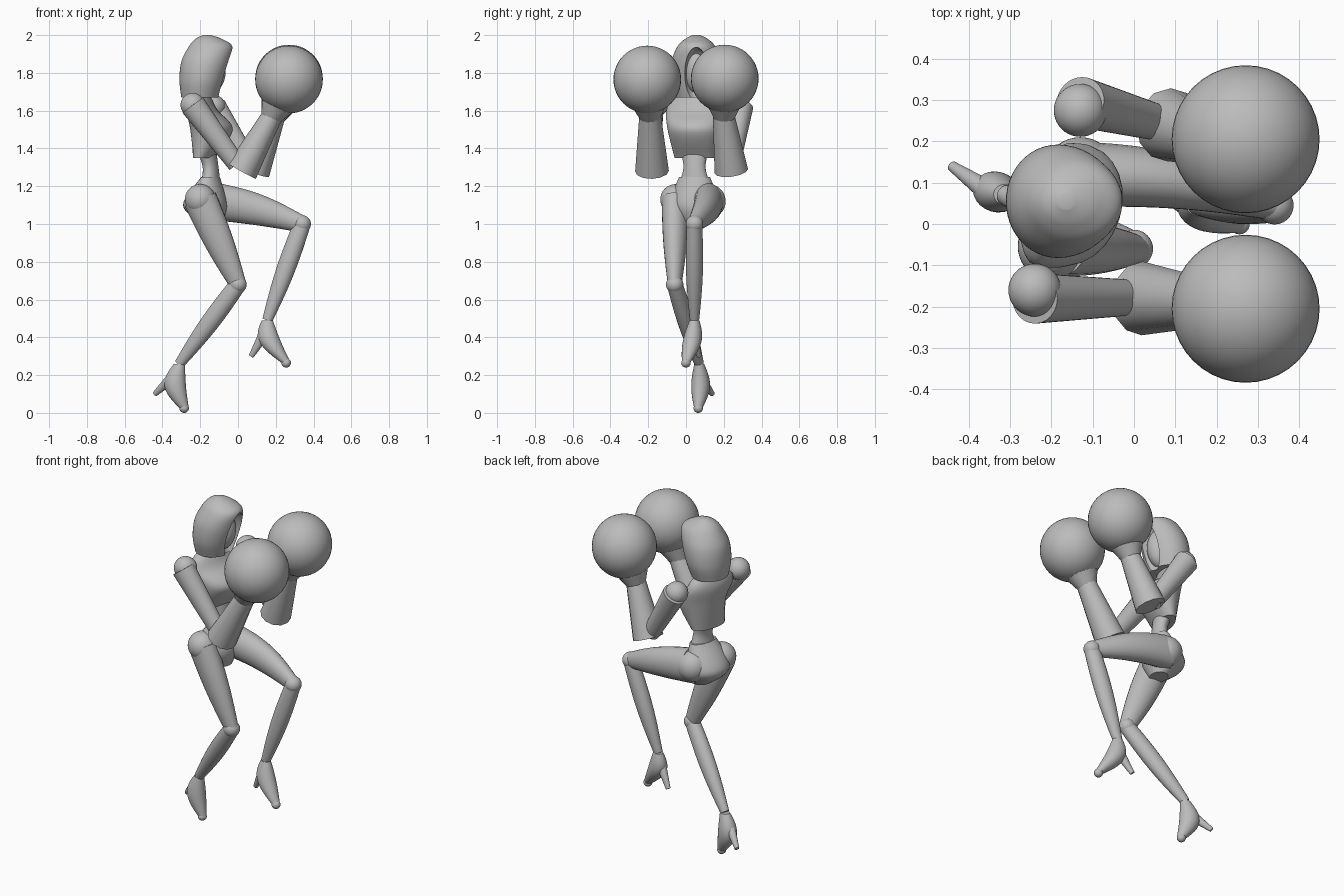
import bpy, bmesh, math
from mathutils import Vector

cube = bpy.data.objects.get("Cube")
if cube:
    bpy.data.objects.remove(cube, do_unlink=True)

# One plain material
grey = bpy.data.materials.new("plain_grey")
grey.use_nodes = True
tone = (.5, .5, .5, 1)
grey.diffuse_color = tone
grey.node_tree.nodes["Principled BSDF"].inputs["Base Color"].default_value = tone

UP = Vector((0, 0, 1))
ACROSS = Vector((0, 1, 0))
TURNED = Vector((.3, 1, 0)).normalized()   # sideways axis of the twisted body


def smooth(part):
    bpy.ops.object.select_all(action="DESELECT")
    part.select_set(True)
    bpy.context.view_layer.objects.active = part
    bpy.ops.object.shade_smooth_by_angle(angle=math.radians(40))


def finish(name, bm):
    """Turn a bmesh into a smooth object that keeps its sharp edges."""
    bmesh.ops.recalc_face_normals(bm, faces=bm.faces)
    mesh = bpy.data.meshes.new(name)
    bm.to_mesh(mesh)
    bm.free()
    mesh.materials.append(grey)
    part = bpy.data.objects.new(name, mesh)
    bpy.context.collection.objects.link(part)
    smooth(part)
    return part


def skin(name, rings, axis, side, sides=24):
    """Skin oval rings of (centre, half width, half depth) along an axis."""
    across = (side - axis * side.dot(axis)).normalized()
    depth = axis.cross(across)
    bm = bmesh.new()
    loops = []
    for centre, width, thick in rings:
        loop = []
        for k in range(sides):
            angle = math.tau * k / sides
            offset = across * width * math.cos(angle) + depth * thick * math.sin(angle)
            loop.append(bm.verts.new(centre + offset))
        loops.append(loop)
    for low, high in zip(loops, loops[1:]):
        for k in range(sides):
            bm.faces.new((low[k - 1], low[k], high[k], high[k - 1]))
    bm.faces.new(loops[0])
    bm.faces.new(loops[-1])
    return finish(name, bm)


def curve(a, b, c, d, t):
    """Smooth value between b and c, with a and d as neighbours."""
    leave, arrive = (c - a) / 2, (d - b) / 2
    bend = 3 * (c - b) - 2 * leave - arrive
    return b + t * (leave + t * (bend + t * (leave + arrive - 2 * (c - b))))


def stack(name, y, rows, side=TURNED, steps=8, **options):
    """Upright form from rows of height, x, half width and half depth."""
    padded = [rows[0], *rows, rows[-1]]
    fine = []
    for group in zip(padded, padded[1:], padded[2:], padded[3:]):
        for k in range(steps):
            fine.append([curve(*values, k / steps) for values in zip(*group)])
    fine.append(rows[-1])
    rings = [(Vector((x, y, z)), width, thick) for z, x, width, thick in fine]
    return skin(name, rings, UP, side, **options)


def taper(name, start, end, r_start, r_end, bulge=0, bow=Vector(), squash=.9,
          level=False, side=TURNED, steps=12, **options):
    """Limb between two points that swells and bows in the middle."""
    rings = []
    for k in range(steps + 1):
        t = k / steps
        swell = math.sin(math.pi * t)
        radius = r_start + (r_end - r_start) * t + bulge * swell
        rings.append((start.lerp(end, t) + bow * swell, radius * squash, radius))
    axis = UP if level else (end - start).normalized()
    return skin(name, rings, axis, side, **options)


def ball(name, centre, radius, scale=(1, 1, 1)):
    bm = bmesh.new()
    bmesh.ops.create_uvsphere(bm, u_segments=40, v_segments=24, radius=radius)
    bmesh.ops.scale(bm, vec=scale, verts=bm.verts)
    bmesh.ops.translate(bm, vec=centre, verts=bm.verts)
    return finish(name, bm)


# Hood of hair with an arched hollow carved out for the face
HEAD_Y = .055
hood = stack("hair_hood", HEAD_Y, [
    (1.67, -.2, .11, .1),
    (1.76, -.19, .135, .12),
    (1.86, -.17, .132, .13),
    (1.94, -.145, .1, .115),
    (1.98, -.155, .06, .07),
    (2, -.165, .02, .02)], side=ACROSS, sides=48)
hollow = ball("face_hollow", (-.03, HEAD_Y, 1.77), .1, (1.1, .68, 1.65))
hollow.hide_render = True
carve = hood.modifiers.new("face_opening", "BOOLEAN")
carve.operation = "DIFFERENCE"
carve.object = hollow
bpy.context.view_layer.objects.active = hood
bpy.ops.object.modifier_apply(modifier=carve.name)
bpy.data.objects.remove(hollow, do_unlink=True)
smooth(hood)

# Face and neck
ball("face", (-.15, HEAD_Y, 1.81), .1, (.85, .7, 1.2))
taper("neck", Vector((-.2, HEAD_Y, 1.6)), Vector((-.17, HEAD_Y, 1.8)), .045, .04)

# Torso: chest shell over a narrow waist, then the hips
BODY_Y = .045
stack("chest", BODY_Y, [
    (1.7, -.2, .04, .04),
    (1.66, -.2, .12, .055),
    (1.6, -.19, .155, .075),
    (1.5, -.14, .145, .11),
    (1.35, -.18, .11, .05)])
stack("waist", BODY_Y, [
    (1.4, -.17, .08, .05),
    (1.3, -.145, .06, .04),
    (1.2, -.145, .09, .05)])
stack("pelvis", BODY_Y, [
    (1.25, -.145, .085, .045),
    (1.1, -.175, .13, .115),
    (1, -.14, .06, .05)])

# Legs: hip, knee, ankle, toe, heel tip, hip radius, bow of the thigh
legs = {
    "right": ((-.2, -.055, 1.13), (0, -.06, .68), (-.31, .07, .26),
              (-.285, .065, .025), (-.44, .14, .1), .09, (0, 0, 0)),
    "left": ((-.13, .12, 1.12), (.34, .045, 1), (.155, .045, .49),
             (.255, 0, .265), (.07, .07, .3), .1, (0, .02, .015)),
}
for which, (*joints, hip_radius, bow) in legs.items():
    hip, knee, ankle, toe, heel = map(Vector, joints)
    ball(which + "_hip", hip, hip_radius * .9)
    taper(which + "_thigh", hip, knee, hip_radius, .045, bulge=.01,
          bow=Vector(bow), squash=.8)
    ball(which + "_knee", knee, .046)
    taper(which + "_calf", knee, ankle, .045, .027, bulge=.013)
    taper(which + "_shoe", ankle, toe, .03, .025, bulge=.03,
          bow=Vector((-.035, .01, 0)), squash=.85, level=True)
    ball(which + "_toe", toe, .025)
    heel_top = ankle.lerp(toe, .33) + Vector((-.05, .01, 0))
    taper(which + "_heel", heel_top, heel, .03, .014)

# Arms: shoulder, elbow, wrist, glove centre, outward shift of the sleeve
arms = {
    "right": ((-.24, -.16, 1.63), (.02, -.18, 1.28), (.18, -.19, 1.57),
              (.27, -.205, 1.765), -.02),
    "left": ((-.13, .275, 1.62), (.085, .24, 1.28), (.195, .2, 1.57),
             (.27, .205, 1.77), .02),
}
for which, (*joints, outward) in arms.items():
    shoulder, elbow, wrist, fist = map(Vector, joints)
    ball(which + "_shoulder", shoulder, .064)
    taper(which + "_upper_arm", shoulder + ACROSS * outward,
          shoulder.lerp(elbow, .9), .068, .048, side=ACROSS)
    taper(which + "_gauntlet", elbow, wrist, .085, .055, squash=1.05,
          side=ACROSS, sides=12)
    taper(which + "_glove_cuff", elbow.lerp(wrist, .95), wrist.lerp(fist, .5),
          .052, .11, squash=1, side=ACROSS)
    ball(which + "_glove", fist, .179)
